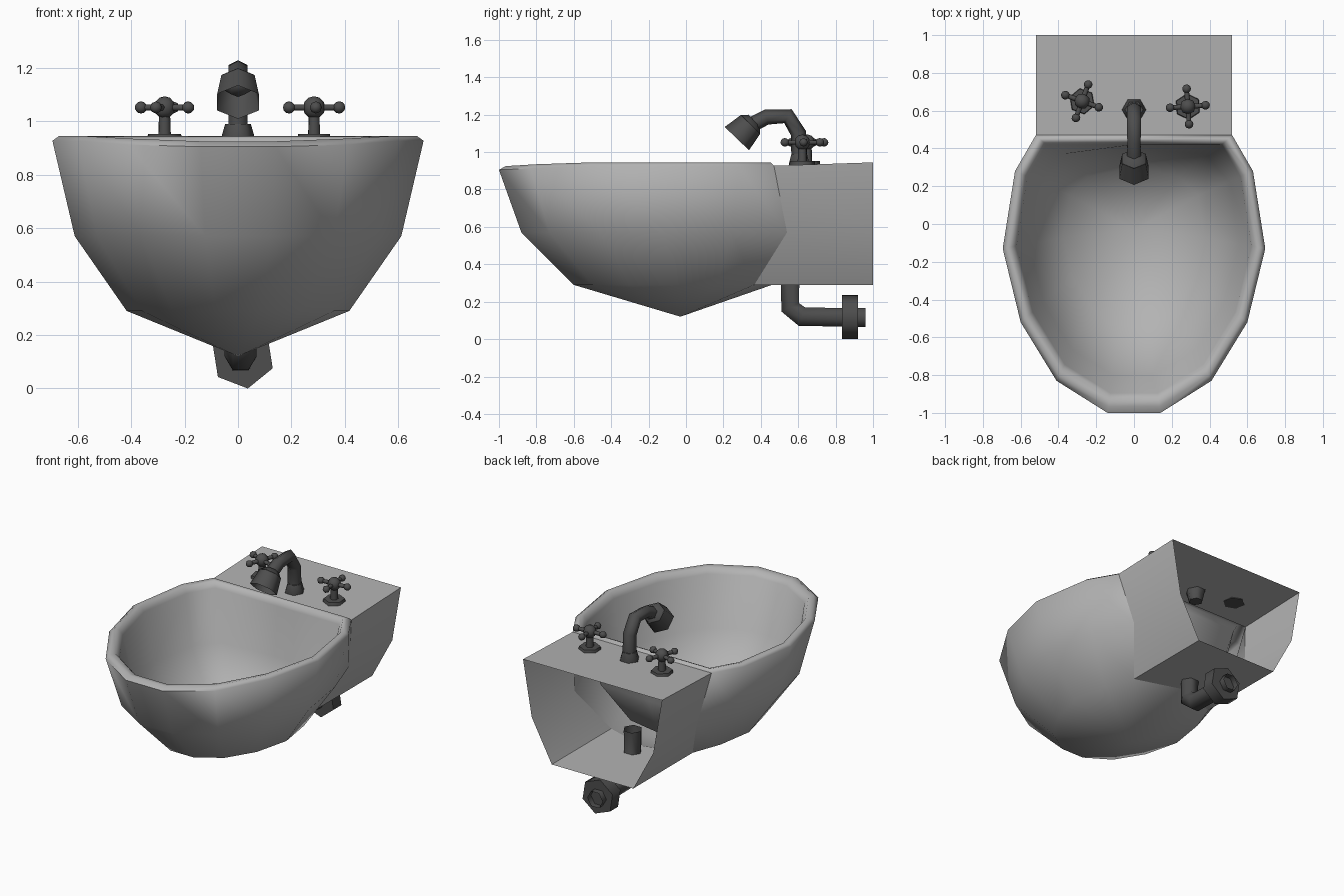
import bpy, bmesh, math
from mathutils import Matrix, Vector

if "Cube" in bpy.data.objects:
    bpy.data.objects.remove(bpy.data.objects["Cube"])


def material(name, v):
    m = bpy.data.materials.new(name)
    m.diffuse_color = (v, v, v, 1)
    m.use_nodes = True
    m.node_tree.nodes["Principled BSDF"].inputs["Base Color"].default_value = m.diffuse_color
    return m


CERAMIC = material("ceramic", 0.45)
METAL = material("dark_metal", 0.075)


def finish(bm, name, mat, angle):
    bmesh.ops.recalc_face_normals(bm, faces=bm.faces[:])
    me = bpy.data.meshes.new(name)
    bm.to_mesh(me)
    bm.free()
    me.materials.append(mat)
    ob = bpy.data.objects.new(name, me)
    bpy.context.collection.objects.link(ob)
    bpy.ops.object.select_all(action='DESELECT')
    ob.select_set(True)
    bpy.context.view_layer.objects.active = ob
    bpy.ops.object.shade_smooth_by_angle(angle=math.radians(angle), keep_sharp_edges=True)


def bridge(bm, a, b, closed):
    n = len(a)
    for i in range(n if closed else n - 1):
        j = (i + 1) % n
        bm.faces.new((a[i], a[j], b[j], b[i]))


# Basin: faceted outline, open-backed box behind it and an inner bowl
half = [(0.14, -1.0), (0.41, -0.83), (0.60, -0.52), (0.695, -0.13), (0.63, 0.28), (0.52, 0.47)]
outline = [(-x, y) for x, y in reversed(half)] + half


def ring(bm, s, z, corner=None, dip=0.0, back=None):
    pts = [(x * s, y * s) for x, y in outline]
    if corner:
        pts[0] = (-corner[0], corner[1])
        pts[-1] = corner
    if back is not None:
        pts.append((0, back))
    return [bm.verts.new((x, y, z - dip * max(0, min(1, (-y - 0.7) / 0.2)))) for x, y in pts]


bm = bmesh.new()
outer = [ring(bm, 1, 0.927, dip=0.022, back=0.47),
         ring(bm, 0.88, 0.57, (0.455, 0.54)),
         ring(bm, 0.6, 0.29, (0.305, 0.365), back=0.46)]
rim_mid, low_mid = outer[0][12], outer[2][12]
backs = []
for r, z in zip(outer, (0.945, 0.57, 0.29)):
    x = r[11].co.x
    backs.append((bm.verts.new((-x, 1, z)), bm.verts.new((x, 1, z))))
full = [[b[0]] + r[:12] + [b[1]] for r, b in zip(outer, backs)]
bridge(bm, full[0], full[1], False)
bridge(bm, full[1], full[2], False)
apex = bm.verts.new((0, -0.03, 0.12))
for i in range(13):
    bm.faces.new((outer[2][i], outer[2][(i + 1) % 13], apex))
bm.faces.new((outer[2][0], low_mid, outer[2][11], backs[2][1], backs[2][0]))
bm.faces.new((outer[0][0], rim_mid, outer[0][11], backs[0][1], backs[0][0]))

# Rounded rim and inner bowl
prev = outer[0]
for s, z, dip, corner, back in ((0.965, 0.945, 0.02, None, 0.453),
                                (0.925, 0.938, 0.02, None, 0.435),
                                (0.895, 0.90, 0.01, None, 0.421),
                                (0.80, 0.57, 0, (0.38, 0.37), 0.40),
                                (0.54, 0.32, 0, (0.24, 0.25), 0.30)):
    cur = ring(bm, s, z, corner, dip, back)
    bridge(bm, prev, cur, True)
    prev = cur
drain = bm.verts.new((0, -0.03, 0.18))
for i in range(13):
    bm.faces.new((prev[i], prev[(i + 1) % 13], drain))

# Sharp seams between bowl and box
seams = [(outer[0][0], rim_mid), (rim_mid, outer[0][11]), (outer[2][0], low_mid), (low_mid, outer[2][11])]
for i, b in ((0, 0), (11, 1)):
    seams += [(outer[0][i], outer[1][i]), (outer[1][i], outer[2][i]),
              (outer[2][i], backs[2][b]), (outer[0][i], backs[0][b])]
for a, b in seams:
    bm.edges.get((a, b)).smooth = False
finish(bm, "basin", CERAMIC, 70)


# Tube swept along a path in the y-z plane
def tube(name, path, radii, sides=6, x=0.0, phase=0.0, caps=True):
    bm = bmesh.new()
    pts = [Vector((x, y, z)) for y, z in path]
    u = Vector((1, 0, 0))
    rings = []
    for i, p in enumerate(pts):
        a = pts[i] - pts[i - 1] if i else pts[1] - p
        b = pts[i + 1] - p if i < len(pts) - 1 else a
        v = u.cross((a.normalized() + b.normalized()).normalized())
        rings.append([bm.verts.new(p + radii[i] * (u * math.cos(k) + v * math.sin(k)))
                      for k in [phase + math.tau * j / sides for j in range(sides)]])
    for r0, r1 in zip(rings, rings[1:]):
        bridge(bm, r0, r1, True)
    if caps:
        bm.faces.new(rings[0])
        bm.faces.new(rings[-1])
    finish(bm, name, METAL, 65)


# Spout: collar, bent neck and open flared nozzle
ph = math.pi / 6
tube("spout_collar", [(0.605, 0.86), (0.605, 0.935), (0.605, 0.99)], [0.045, 0.064, 0.048])
tube("spout_neck", [(0.605, 0.98), (0.602, 1.10), (0.545, 1.192), (0.43, 1.187), (0.34, 1.14)],
     [0.042, 0.042, 0.042, 0.041, 0.042], phase=ph)
tube("spout_nozzle", [(0.345, 1.148), (0.272, 1.072)], [0.072, 0.09], phase=ph, caps=False)
tube("nozzle_back", [(0.365, 1.167), (0.345, 1.148), (0.31, 1.112)], [0.045, 0.072, 0.03], phase=ph)

# Drain pipe with wall flange
tube("drain_pipe", [(0.557, 0.44), (0.557, 0.17), (0.62, 0.12), (0.96, 0.115)],
     [0.06, 0.06, 0.06, 0.058], x=0.01, caps=False)
tube("wall_flange", [(0.835, 0.118), (0.92, 0.118)], [0.12, 0.12], x=0.018, phase=math.radians(39))


# Cross-handle taps
def tap(name, x, y, turn):
    bm = bmesh.new()
    base = Matrix.Translation((x, y, 0)) @ Matrix.Rotation(math.radians(turn), 4, 'Z')

    def rod(z, r0, r1, h, m=Matrix()):
        bmesh.ops.create_cone(bm, cap_ends=True, segments=6, radius1=r0, radius2=r1, depth=h,
                              matrix=base @ m @ Matrix.Translation((0, 0, z + h / 2)))

    def ball(r, m):
        bmesh.ops.create_uvsphere(bm, u_segments=8, v_segments=6, radius=r, matrix=base @ m)

    rod(0.93, 0.07, 0.066, 0.022)
    rod(0.95, 0.025, 0.022, 0.08)
    hub = Matrix.Translation((0, 0, 1.052))
    ball(0.042, hub)
    for k in range(4):
        m = hub @ Matrix.Rotation(k * math.pi / 2, 4, 'Z') @ Matrix.Rotation(math.pi / 2, 4, 'Y')
        rod(0.02, 0.014, 0.012, 0.07, m)
        ball(0.023, m @ Matrix.Translation((0, 0, 0.094)))
    finish(bm, name, METAL, 65)


tap("left_tap", -0.275, 0.65, 70)
tap("right_tap", 0.285, 0.622, 4)
